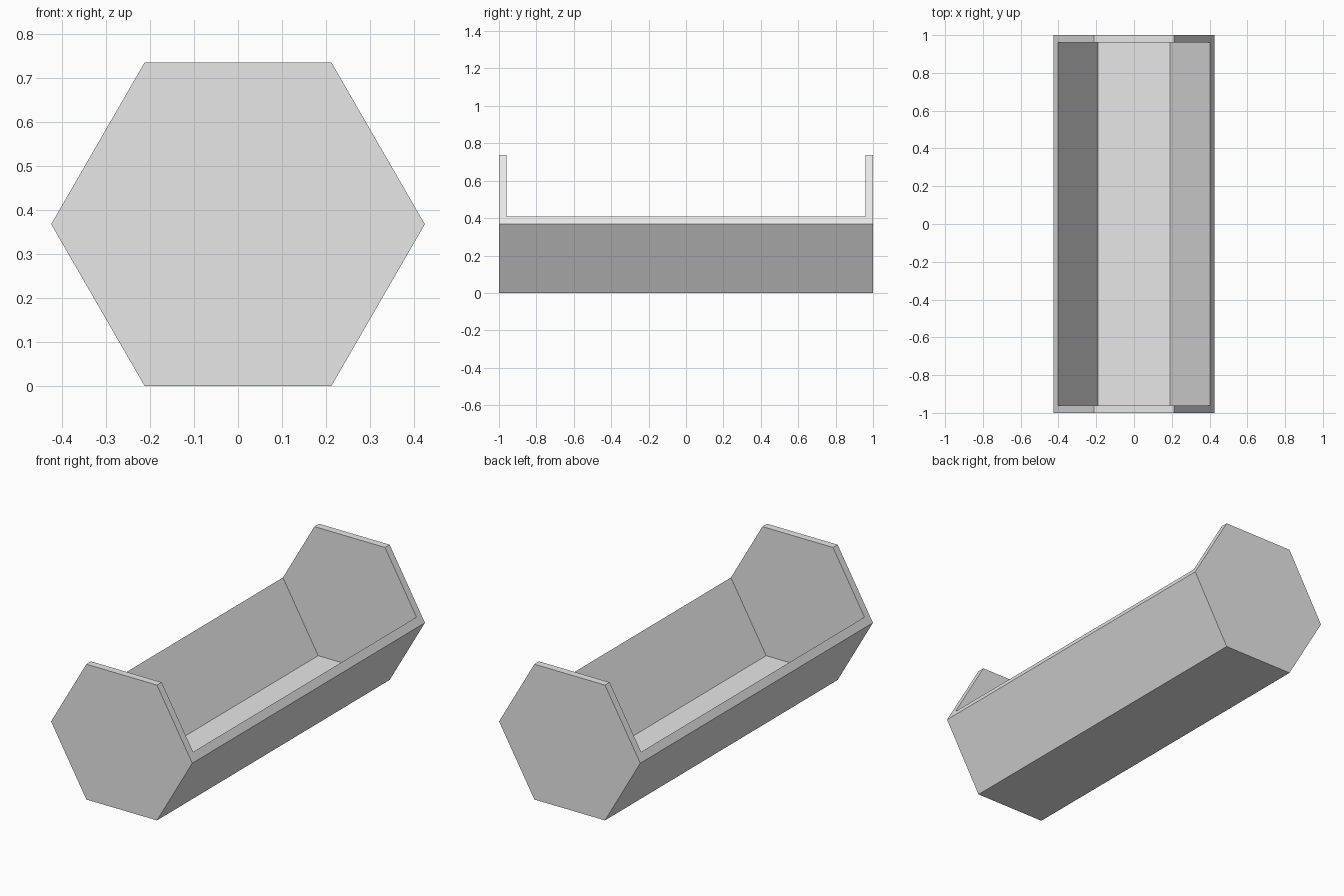
import bpy
import bmesh
from math import sin, cos, tan, radians

cube = bpy.data.objects.get("Cube")
if cube:
    bpy.data.objects.remove(cube, do_unlink=True)

RADIUS = 0.425                       # hexagon corner radius
HALF_LENGTH = 1.0
WALL = 0.04
MID = RADIUS * sin(radians(60))      # height of the side corners
SLOPE = tan(radians(60))

grey = bpy.data.materials.new("light grey")
grey.use_nodes = True
grey.diffuse_color = (0.8, 0.8, 0.8, 1)
grey.node_tree.nodes["Principled BSDF"].inputs["Base Color"].default_value = grey.diffuse_color


def prism(name, profile, half_length):
    """Extrude an x-z profile along y, centred on the origin."""
    bm = bmesh.new()
    face = bm.faces.new([bm.verts.new((x, -half_length, z)) for x, z in profile])
    extruded = bmesh.ops.extrude_face_region(bm, geom=[face])["geom"]
    moved = [v for v in extruded if isinstance(v, bmesh.types.BMVert)]
    bmesh.ops.translate(bm, verts=moved, vec=(0, 2 * half_length, 0))
    bmesh.ops.recalc_face_normals(bm, faces=bm.faces)
    mesh = bpy.data.meshes.new(name)
    bm.to_mesh(mesh)
    bm.free()
    mesh.materials.append(grey)
    obj = bpy.data.objects.new(name, mesh)
    bpy.context.collection.objects.link(obj)
    return obj


# Hexagonal trough with full hexagon end walls
hexagon = [(RADIUS * cos(radians(a)), MID + RADIUS * sin(radians(a)))
           for a in range(0, 360, 60)]
trough = prism("hexagonal_trough", hexagon, HALF_LENGTH)

# Hollow: flat floor and sloping walls, open above
floor_x = RADIUS / 2 - WALL / SLOPE
top_z = 2 * MID + 0.1
top_x = floor_x + (top_z - WALL) / SLOPE
hollow = prism("hollow_cutter",
               [(-floor_x, WALL), (floor_x, WALL), (top_x, top_z), (-top_x, top_z)],
               HALF_LENGTH - WALL)

cut = trough.modifiers.new("hollow", 'BOOLEAN')
cut.operation = 'DIFFERENCE'
cut.solver = 'EXACT'
cut.object = hollow

# Apply the cut and remove the helper
bpy.context.view_layer.objects.active = trough
trough.select_set(True)
bpy.ops.object.modifier_apply(modifier=cut.name)
bpy.data.objects.remove(hollow, do_unlink=True)
